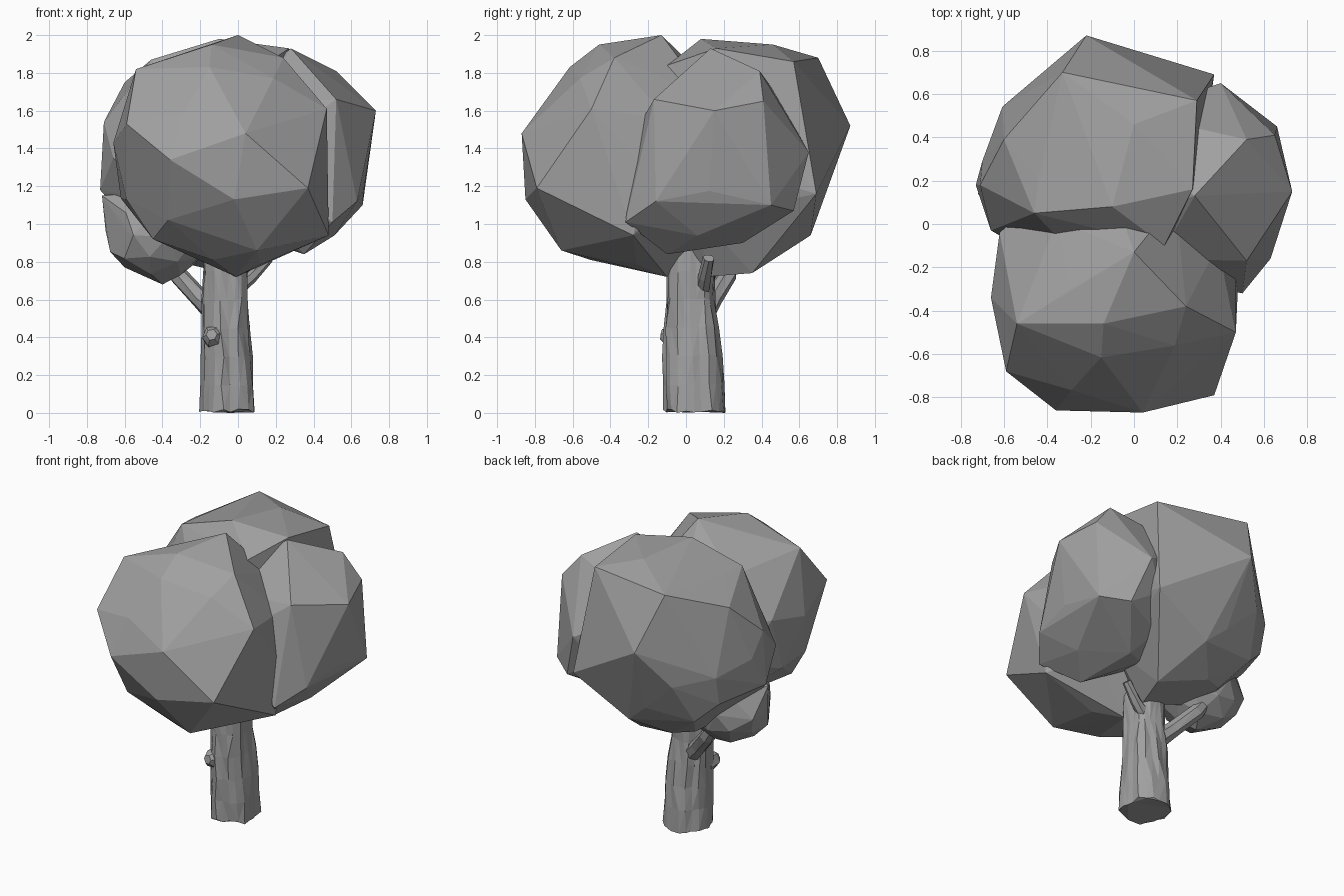
import bpy, bmesh, math, random
from mathutils import Vector, Matrix

random.seed(7)
grey = bpy.data.materials.new("dark_grey")
grey.diffuse_color = (0.35, 0.35, 0.35, 1)


def finish(name, bm):
    bmesh.ops.recalc_face_normals(bm, faces=bm.faces[:])
    me = bpy.data.meshes.new(name)
    bm.to_mesh(me)
    bm.free()
    me.materials.append(grey)
    ob = bpy.data.objects.new(name, me)
    bpy.context.collection.objects.link(ob)
    return ob


def leaf_clump(name, low, high, turn, corners):
    """Faceted ball fitted in a box, with a few vertices pulled to set corners."""
    bm = bmesh.new()
    bmesh.ops.create_icosphere(bm, subdivisions=2, radius=1,
                               matrix=Matrix.Rotation(turn, 4, (0.4, 0.3, 1)))
    lo, hi = Vector(low), Vector(high)
    mid, half = (lo + hi) / 2, (hi - lo) / 2
    for v in bm.verts:
        k = random.uniform(0.97, 1.04)
        v.co = Vector([min(max(mid[i] + v.co[i] * half[i] * k, lo[i]), hi[i]) for i in range(3)])
    free = list(bm.verts)
    for c in corners:
        p = Vector(c)
        v = min(free, key=lambda q: (q.co - p).length)
        v.co = p
        free.remove(v)
    # clean convex skin over the pulled vertices
    r = bmesh.ops.convex_hull(bm, input=bm.verts[:])
    junk = {g for g in r["geom_interior"] + r["geom_unused"] if isinstance(g, bmesh.types.BMVert)}
    bmesh.ops.delete(bm, geom=list(junk), context='VERTS')
    return finish(name, bm)


def limb(name, path, sides, rough=0.0):
    """Tube through (x, y, z, rx, ry) stations, with a ridged bark outline."""
    bm = bmesh.new()
    pts = [Vector(p[:3]) for p in path]
    ridge = [1 + random.uniform(-rough, rough) for _ in range(sides)]
    rings = []
    for i, p in enumerate(path):
        d = pts[min(i + 1, len(pts) - 1)] - pts[max(i - 1, 0)]
        q = Vector((0, 0, 1)).rotation_difference(d)
        ring = []
        for s in range(sides):
            a = 2 * math.pi * (s + random.uniform(-2, 2) * rough) / sides
            k = ridge[s] * (1 + random.uniform(-rough, rough) * 0.6)
            ring.append(bm.verts.new(pts[i] + q @ Vector((p[3] * k * math.cos(a), p[4] * k * math.sin(a), 0))))
        rings.append(ring)
    for a, b in zip(rings, rings[1:]):
        for s in range(sides):
            t = (s + 1) % sides
            bm.faces.new((a[s], a[t], b[t], b[s]))
    bm.faces.new(rings[0][::-1])
    bm.faces.new(rings[-1])
    bmesh.ops.triangulate(bm, faces=bm.faces[:])
    return finish(name, bm)


# Foliage
leaf_clump("front_foliage", (-0.65, -0.85, 0.76), (0.47, 0.29, 1.94), 0.5, [
    (0, -0.13, 2.0), (-0.14, -0.46, 1.95), (-0.54, -0.46, 1.82), (0.24, -0.38, 1.88),
    (-0.66, -0.34, 1.43), (-0.59, -0.68, 1.53), (-0.36, -0.86, 1.34), (0.04, -0.87, 1.48),
    (0.37, -0.79, 1.19), (0.47, -0.5, 1.61), (0.48, -0.28, 0.94), (-0.02, -0.85, 1.13),
    (-0.59, -0.45, 1.13), (-0.01, -0.1, 0.72), (0.1, -0.66, 0.86), (-0.45, -0.5, 0.92),
    (-0.62, -0.04, 1.5)])
leaf_clump("back_foliage", (-0.7, -0.25, 0.76), (0.3, 0.74, 1.93), 1.3, [
    (-0.22, 0.87, 1.52), (0.37, 0.69, 1.16), (-0.33, 0.7, 1.88), (0.0, 0.46, 1.95),
    (-0.1, 0.08, 1.98), (-0.6, 0.39, 1.75), (-0.71, 0.18, 1.54), (-0.73, 0.18, 1.18),
    (-0.6, 0.5, 1.13), (-0.03, 0.66, 0.94), (0.29, 0.57, 1.86),
    (0.1, 0.35, 0.74), (0.02, 0.1, 0.72), (0.27, 0.16, 1.93), (0.14, -0.1, 1.84),
    (-0.46, 0.05, 1.87), (-0.35, 0.4, 0.84), (-0.66, -0.03, 1.35)])
leaf_clump("right_foliage", (-0.13, -0.27, 0.86), (0.69, 0.6, 1.84), 0.9, [
    (0.73, 0.15, 1.6), (0.28, 0.13, 1.93), (0.52, 0.39, 1.81), (0.65, 0.41, 1.65),
    (0.63, -0.16, 1.12), (0.5, -0.32, 1.01), (0.52, -0.17, 1.66), (0.66, 0.45, 1.1),
    (0.5, 0.57, 1.07), (0.4, 0.65, 1.38), (0.35, -0.1, 0.84), (0.28, 0.3, 0.9)])
leaf_clump("low_left_foliage", (-0.71, -0.14, 0.7), (-0.14, 0.37, 1.2), 0.2, [
    (-0.72, 0.14, 1.15), (-0.6, 0.12, 0.77), (-0.4, 0.12, 0.68), (-0.6, -0.05, 0.97),
    (-0.68, 0.25, 0.95)])

# Trunk
limb("trunk", [(-0.06, 0.045, 0.01, 0.152, 0.153), (-0.06, 0.04, 0.15, 0.148, 0.15),
               (-0.06, 0.035, 0.3, 0.14, 0.145), (-0.065, 0.03, 0.45, 0.134, 0.135),
               (-0.07, 0.025, 0.6, 0.128, 0.125), (-0.07, 0.025, 0.75, 0.125, 0.122),
               (-0.07, 0.03, 0.95, 0.122, 0.12)], 22, 0.09)
for v in bpy.data.objects["trunk"].data.vertices:
    if v.co.z < 0.03:
        v.co.z = random.uniform(0, 0.02)

# Branches reaching into the foliage, and a cut stub on the front
limb("left_branch", [(-0.1, 0.08, 0.5, 0.06, 0.06), (-0.2, 0.14, 0.6, 0.052, 0.052),
                     (-0.32, 0.22, 0.73, 0.05, 0.05), (-0.4, 0.25, 0.85, 0.03, 0.03)], 7, 0.08)
limb("right_branch", [(0.0, 0.09, 0.66, 0.04, 0.04), (0.07, 0.1, 0.72, 0.035, 0.035),
                      (0.16, 0.12, 0.82, 0.03, 0.03)], 7, 0.08)
limb("branch_stub", [(-0.125, -0.02, 0.4, 0.065, 0.065), (-0.135, -0.1, 0.41, 0.055, 0.055),
                     (-0.14, -0.13, 0.415, 0.03, 0.03)], 6, 0.05)
